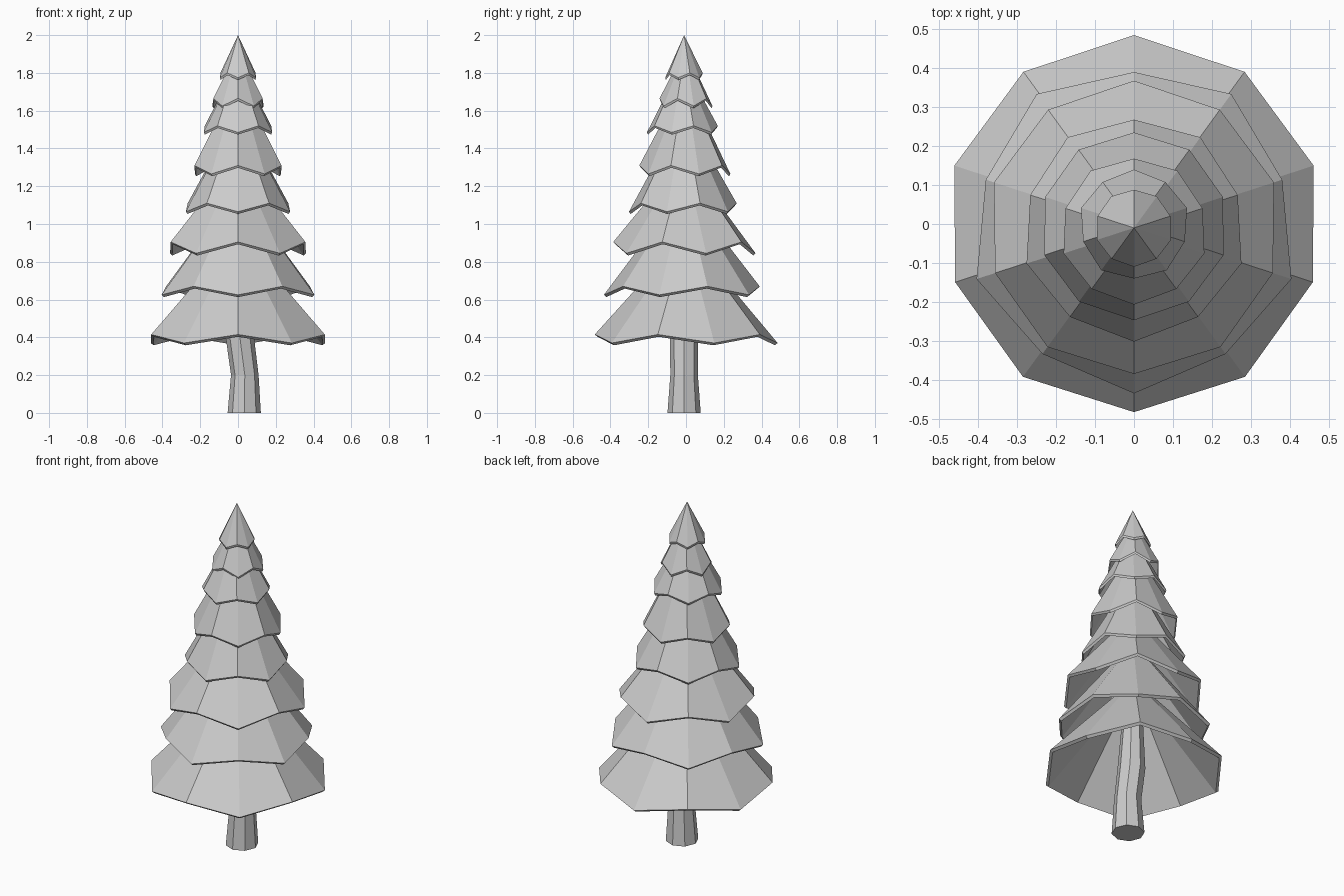
import bpy, bmesh
from math import sin, cos, pi

cube = bpy.data.objects.get("Cube")
if cube:
    bpy.data.objects.remove(cube)

grey = bpy.data.materials.new("plain_grey")
grey.use_nodes = True
colour = (0.6, 0.6, 0.6, 1)
grey.diffuse_color = colour
grey.node_tree.nodes["Principled BSDF"].inputs["Base Color"].default_value = colour


def finish(name, bm):
    bmesh.ops.recalc_face_normals(bm, faces=bm.faces)
    mesh = bpy.data.meshes.new(name)
    bm.to_mesh(mesh)
    bm.free()
    mesh.materials.append(grey)
    obj = bpy.data.objects.new(name, mesh)
    bpy.context.collection.objects.link(obj)


def bridge(bm, a, b):
    n = len(a)
    for i in range(n):
        j = (i + 1) % n
        bm.faces.new((a[i], a[j], b[j], b[i]))


# Branch tier: a ten-sided hollow cone whose rim zigzags up and down
def tier(name, y, r_high, r_low, z_high, z_low, apex, front_high, sides=10):
    bm = bmesh.new()
    outer, inner = [], []
    drop = 0.02
    for i in range(sides):
        a = -pi / 2 + 2 * pi * i / sides
        high = (i % 2 == 0) == front_high
        r, z = (r_high, z_high) if high else (r_low, z_low)
        outer.append(bm.verts.new((r * cos(a), y + r * sin(a), z)))
        r *= 0.97
        inner.append(bm.verts.new((r * cos(a), y + r * sin(a), z - drop * 0.6)))
    bridge(bm, outer, inner)
    for ring, top in ((outer, apex), (inner, apex - 2 * drop)):
        tip = bm.verts.new((0, y, top))
        for i in range(sides):
            bm.faces.new((ring[i], ring[(i + 1) % sides], tip))
    finish(name, bm)


# Centre y, high and low rim radius, high and low rim height, apex
tiers = [
    (0.0, 0.483, 0.485, 0.415, 0.37, 0.95),
    (-0.01, 0.40, 0.425, 0.67, 0.625, 1.19),
    (-0.01, 0.375, 0.378, 0.905, 0.845, 1.36),
    (-0.012, 0.28, 0.29, 1.11, 1.065, 1.60),
    (-0.005, 0.242, 0.24, 1.31, 1.265, 1.77),
    (-0.017, 0.185, 0.19, 1.52, 1.485, 1.86),
    (-0.003, 0.137, 0.143, 1.665, 1.625, 1.93),
    (-0.01, 0.098, 0.10, 1.80, 1.775, 2.0),
]
for k, spec in enumerate(tiers):
    tier(f"branch_tier_{k + 1}", *spec, front_high=k % 2 == 0)

# Trunk: eight-sided, slightly bent and tapered
bm = bmesh.new()
rings = []
for x, z, r in ((0.033, 0, 0.088), (0.036, 0.2, 0.073), (0.01, 0.4, 0.075), (0, 0.8, 0.05)):
    rings.append([bm.verts.new((x + r * cos(i * pi / 4), -0.01 + r * sin(i * pi / 4), z))
                  for i in range(8)])
for low, up in zip(rings, rings[1:]):
    bridge(bm, low, up)
bm.faces.new(rings[0])
bm.faces.new(rings[-1])
finish("trunk", bm)
